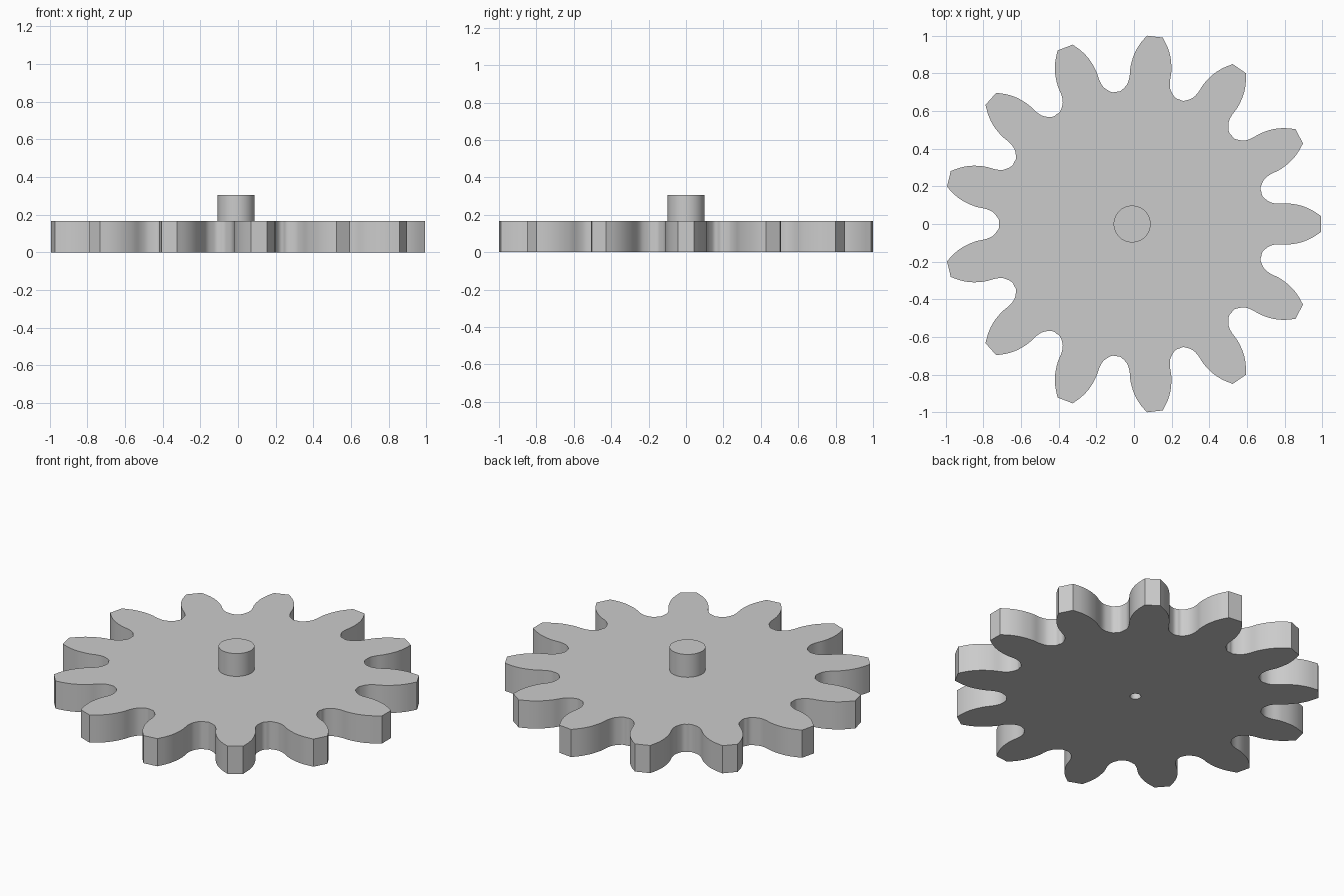
import bpy, bmesh, math
from mathutils import Vector, Matrix

if "Cube" in bpy.data.objects:
    bpy.data.objects.remove(bpy.data.objects["Cube"])

TEETH = 13
PITCH = math.tau / TEETH
ROOT_R = 0.707
GEAR_H, SHAFT_TOP = 0.167, 0.305
CENTRE = Vector((-0.01, 0, 0))

grey = bpy.data.materials.new("plain_grey")
grey.use_nodes = True
grey.diffuse_color = (0.6, 0.6, 0.6, 1)
grey.node_tree.nodes["Principled BSDF"].inputs["Base Color"].default_value = grey.diffuse_color


def make_object(name, bm):
    mesh = bpy.data.meshes.new(name)
    bmesh.ops.recalc_face_normals(bm, faces=bm.faces)
    bm.to_mesh(mesh)
    bm.free()
    mesh.materials.append(grey)
    obj = bpy.data.objects.new(name, mesh)
    bpy.context.collection.objects.link(obj)
    return obj


def cylinder(name, radius, bottom, top, sides):
    bm = bmesh.new()
    place = Matrix.Translation(CENTRE + Vector((0, 0, (bottom + top) / 2)))
    bmesh.ops.create_cone(bm, cap_ends=True, segments=sides, radius1=radius,
                          radius2=radius, depth=top - bottom, matrix=place)
    return make_object(name, bm)


def smooth_path(points, steps=4):
    """Rounded curve through all the points."""
    ends = [points[0] * 2 - points[1]] + points + [points[-1] * 2 - points[-2]]
    path = []
    for a, b, c, d in zip(ends, ends[1:], ends[2:], ends[3:]):
        for i in range(steps):
            t = i / steps
            path.append(0.5 * (2 * b + (c - a) * t + (2 * a - 5 * b + 4 * c - d) * t**2
                               + (3 * b - a - 3 * c + d) * t**3))
    return path + [points[-1]]


def finish(obj):
    bpy.ops.object.select_all(action='DESELECT')
    obj.select_set(True)
    bpy.context.view_layer.objects.active = obj
    for mod in list(obj.modifiers):
        bpy.ops.object.modifier_apply(modifier=mod.name)
    bpy.ops.object.shade_smooth_by_angle(angle=math.radians(25))


# One tooth flank, from tip corner to the middle of the gap (radial, sideways)
flank = [Vector(p) for p in (
    (1.002, 0.043), (0.95, 0.076), (0.895, 0.098), (0.83, 0.109), (0.775, 0.108),
    (0.735, 0.115), (0.705, 0.135))]
flank += [Vector((ROOT_R * math.cos(PITCH * f), ROOT_R * math.sin(PITCH * f)))
          for f in (0.445, 0.5)]
half = smooth_path(flank)

# Whole tooth mirrored about its axis, repeated around the wheel
tooth = [Vector((p.x, -p.y, 0)) for p in reversed(half)] + [Vector((p.x, p.y, 0)) for p in half[:-1]]
bm = bmesh.new()
outline = []
for n in range(TEETH):
    turn = Matrix.Rotation(n * PITCH, 3, 'Z')
    outline += [bm.verts.new(turn @ p + CENTRE) for p in tooth]
base = bm.faces.new(outline)
raised = bmesh.ops.extrude_face_region(bm, geom=[base], use_keep_orig=True)
bmesh.ops.translate(bm, vec=(0, 0, GEAR_H),
                    verts=[v for v in raised["geom"] if isinstance(v, bmesh.types.BMVert)])
gear = make_object("gear_wheel", bm)

# Small blind hole in the underside
cutter = cylinder("hole_cutter", 0.03, -0.05, 0.13, 24)
cutter.hide_render = True
cut = gear.modifiers.new("hole", 'BOOLEAN')
cut.operation = 'DIFFERENCE'
cut.solver = 'EXACT'
cut.object = cutter
finish(gear)
bpy.data.objects.remove(cutter)

# Shaft stub on top
finish(cylinder("shaft", 0.098, 0.15, SHAFT_TOP, 64))
